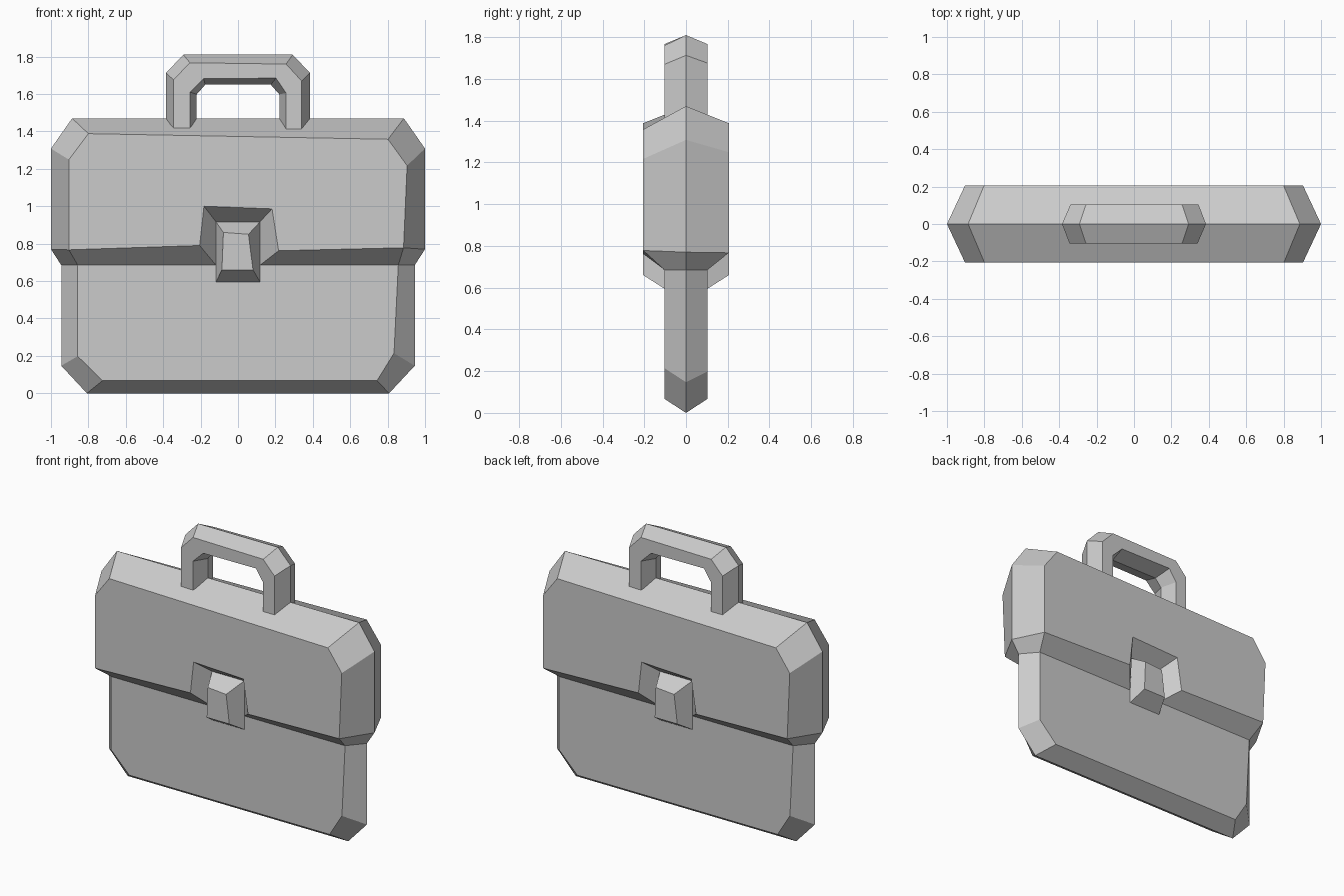
import bpy
import bmesh

if "Cube" in bpy.data.objects:
    bpy.data.objects.remove(bpy.data.objects["Cube"])

D = 0.205   # depth of flap and clasp faces
B = 0.103   # depth of body and handle faces


def at(y, pts):
    """Lift a front-view outline (x, z) to depth y."""
    return [(x, y, z) for x, z in pts]


def build(name, strips, caps=()):
    """Front half from quad strips and caps; back half is its half-turn about z."""
    bm = bmesh.new()
    faces = [[a[i], a[i + 1], b[i + 1], b[i]]
             for a, b in strips for i in range(len(a) - 1)]
    faces += [list(c) for c in caps]
    for turn in (1, -1):
        for f in faces:
            bm.faces.new([bm.verts.new((turn * x, turn * y, z)) for x, y, z in f])
    bmesh.ops.remove_doubles(bm, verts=bm.verts, dist=0.0005)
    bmesh.ops.recalc_face_normals(bm, faces=bm.faces)
    me = bpy.data.meshes.new(name)
    bm.to_mesh(me)
    bm.free()
    ob = bpy.data.objects.new(name, me)
    bpy.context.collection.objects.link(ob)
    return ob


def sym(half):
    """Complete a left-half path with its mirror image."""
    return half + [(-x, z) for x, z in reversed(half)]


# Lower body: chamfered slab with a ridge round its rim
mid = at(0, sym([(-.945, .685), (-.945, .147), (-.808, 0)]))
front = at(-B, [(-.857, .685), (-.857, .198), (-.725, .067),
                (.743, .067), (.834, .214), (.857, .685)])
build("body", [(mid + mid[:1], front + front[:1])], [front])

# Flap: wider top half with a notch for the clasp
mid = at(0, sym([(-.945, .685), (-1, .77), (-1, 1.308), (-.887, 1.47)]))
face = at(-D, [(-.904, .767), (-.904, 1.249), (-.80, 1.388),
               (.802, 1.358), (.904, 1.217), (.885, .778)])
notch = at(-D, [(.217, .762), (.182, .986), (-.182, 1.0), (-.205, .79)])
inner = at(-B, [(.857, .685), (.118, .685), (.118, .917),
                (-.118, .917), (-.118, .685), (-.857, .685)])
rim = [inner[-1]] + face + [inner[0]]
build("flap", [(mid, rim), ([face[-1]] + notch + [face[0]], inner)],
      [face + notch])

# Clasps: tapered block on the front and back
base = at(-B, [(-.118, .595), (-.118, .917), (.118, .917), (.118, .595)])
top = at(-D, [(-.086, .66), (-.078, .86), (.056, .85), (.08, .66)])
build("clasps", [(base + base[:1], top + top[:1])], [top, base])

# Handle: arch with a six-sided section, feet sunk in the flap
outer_mid = at(0, sym([(-.385, 1.46), (-.385, 1.713), (-.292, 1.81)]))
outer = at(-B, [(-.345, 1.41), (-.345, 1.676), (-.257, 1.767),
                (.257, 1.76), (.34, 1.67), (.34, 1.41)])
inner = at(-B, [(-.257, 1.41), (-.257, 1.61), (-.184, 1.682),
                (.203, 1.685), (.257, 1.605), (.257, 1.41)])
inner_mid = at(0, sym([(-.221, 1.46), (-.221, 1.598), (-.175, 1.65)]))
build("handle", [(outer_mid, outer), (outer, inner), (inner, inner_mid)])
